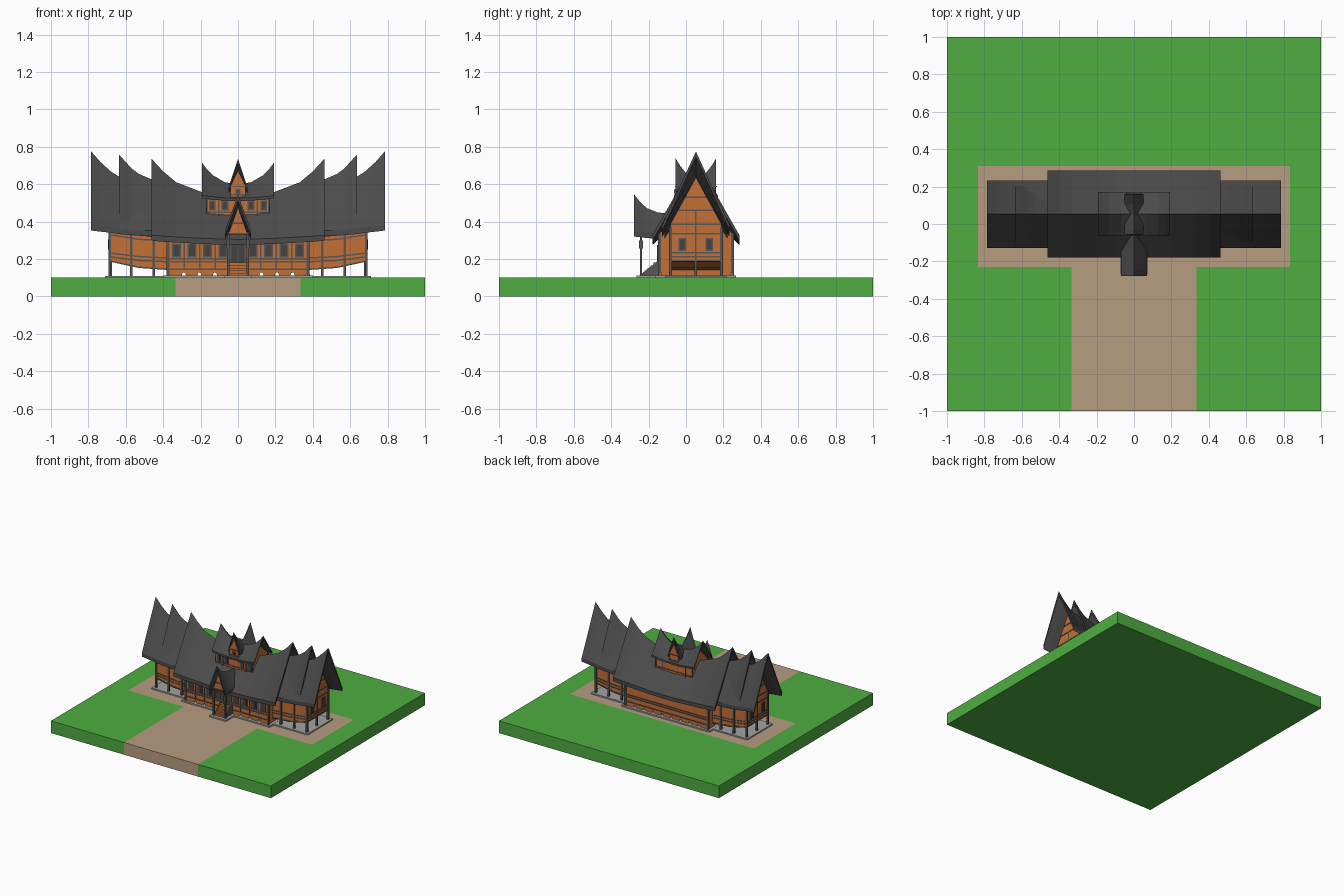
import bpy, bmesh, math
from mathutils import Vector

if "Cube" in bpy.data.objects:
    bpy.data.objects.remove(bpy.data.objects["Cube"])

CY = 0.053  # ridge line of the house in y


def material(name, rgb):
    m = bpy.data.materials.new(name)
    m.diffuse_color = (*rgb, 1)
    m.use_nodes = True
    m.node_tree.nodes["Principled BSDF"].inputs["Base Color"].default_value = m.diffuse_color
    return m


GRASS = material("grass", (0.077, 0.42, 0.054))
PATH = material("path", (0.47, 0.34, 0.216))
WOOD = material("orange_wood", (0.56, 0.16, 0.037))
ROOF = material("dark_roof", (0.07, 0.07, 0.07))
TRIM = material("grey_trim", (0.10, 0.095, 0.09))
PANE = material("dark_pane", (0.055, 0.055, 0.055))
STONE = material("stone", (0.36, 0.36, 0.36))


def finish(name, bm, *mats):
    bmesh.ops.recalc_face_normals(bm, faces=bm.faces)
    me = bpy.data.meshes.new(name)
    bm.to_mesh(me)
    bm.free()
    for m in mats:
        me.materials.append(m)
    ob = bpy.data.objects.new(name, me)
    bpy.context.collection.objects.link(ob)
    return ob


def loft(name, stations, mat, axis="x"):
    """stations: list of (u, [(v, z), ...]); u runs along the axis."""
    bm = bmesh.new()
    rings = []
    for u, sec in stations:
        rings.append([bm.verts.new((u, CY + v, z) if axis == "x" else (v, u, z)) for v, z in sec])
    for a, b in zip(rings, rings[1:]):
        for i in range(len(a)):
            j = (i + 1) % len(a)
            bm.faces.new((a[i], a[j], b[j], b[i]))
    bm.faces.new(rings[0])
    bm.faces.new(rings[-1])
    return finish(name, bm, mat)


def roof(name, stations, half, axis="x", t=0.03):
    """stations: (u, ridge z, eave z)"""
    return loft(name, [(u, [(-half, e), (0, r), (half, e), (half, e - t), (0, r - t), (-half, e - t)])
                       for u, r, e in stations], ROOF, axis)


def house(name, stations, half, axis="x"):
    """stations: (u, floor z, wall top z, gable apex z)"""
    return loft(name, [(u, [(-half, b), (-half, w), (0, a), (half, w), (half, b)])
                       for u, b, w, a in stations], WOOD, axis)


def boxes(name, items, mat):
    """items: (x0, x1, y0, y1, z0, z1)"""
    bm = bmesh.new()
    for x0, x1, y0, y1, z0, z1 in items:
        vs = bmesh.ops.create_cube(bm, size=1)["verts"]
        for v in vs:
            v.co = (x0 + (v.co.x + .5) * (x1 - x0), y0 + (v.co.y + .5) * (y1 - y0), z0 + (v.co.z + .5) * (z1 - z0))
    return finish(name, bm, mat)


def beams(name, segs, w, mat):
    """square beams between pairs of points"""
    bm = bmesh.new()
    for p, q in segs:
        p, q = Vector(p), Vector(q)
        rot = (q - p).to_track_quat("Z", "Y")
        for v in bmesh.ops.create_cube(bm, size=1)["verts"]:
            c = Vector((v.co.x * w, v.co.y * w, v.co.z * (q - p).length))
            v.co = rot @ c + (p + q) / 2
    return finish(name, bm, mat)


def both(stations):
    """mirror stations given from the centre outwards"""
    return [(-s[0], *s[1:]) for s in reversed(stations) if s[0] > 0] + list(stations)


def windows(name, xs, y, z0, z1, w):
    boxes(name + "_frames", [(x - w / 2, x + w / 2, y - .006, y + .006, z0, z1) for x in xs], TRIM)
    boxes(name + "_panes", [(x - w / 2 + .008, x + w / 2 - .008, y - .009, y, z0 + .008, z1 - .008) for x in xs], PANE)


# lawn slab with the path cut into its faces
bm = bmesh.new()
bmesh.ops.create_cube(bm, size=1)
for v in bm.verts:
    v.co = (v.co.x * 2, v.co.y * 2, (v.co.z + .5) * .1)
for co, no in [((x, 0, 0), (1, 0, 0)) for x in (-.835, -.335, .335, .835)] + [((0, y, 0), (0, 1, 0)) for y in (-.23, .31)]:
    bmesh.ops.bisect_plane(bm, geom=bm.verts[:] + bm.edges[:] + bm.faces[:], plane_co=co, plane_no=no)
bm.normal_update()
for f in bm.faces:
    c = f.calc_center_median()
    walk = abs(c.x) < .335 and c.y < -.23
    yard = abs(c.x) < .835 and -.23 < c.y < .31 and c.z > .09
    f.material_index = int((walk or yard) and c.z > .01)
finish("ground", bm, GRASS, PATH)

# stone plinths
boxes("plinth", [(-.71, .71, CY - .165, CY + .165, .1, .11), (-.4, .4, CY - .215, CY + .215, .1, .111),
                 (-.075, .075, -.265, -.14, .1, .112)], STONE)

# centre hall with its saddle roof
F, B, H = CY - .195, CY + .195, .195
house("centre_hall", both([(0, .135, .312, .495), (.2, .135, .32, .515), (.375, .135, .335, .58)]), H)
roof("centre_roof", both([(0, .53, .305), (.1, .538, .307), (.2, .56, .311), (.33, .61, .318),
                          (.4, .668, .322), (.463, .737, .328)]), .232)

# scalloped skirt under the hall
sec = [(-.375, .14), (-.375, .11)]
for i in range(10):
    c = -.375 + .083 * (i + .02) + .001
    if i:
        sec += [(c + .011 * math.cos(a), .112 + .016 * math.sin(a)) for a in [math.pi * (1 - k / 6) for k in range(7)]]
sec += [(.375, .11), (.375, .14)]
for n, y in (("front", F), ("back", B - .01)):
    loft(n + "_skirt", [(y, sec), (y + .01, sec)], WOOD, "y")
boxes("side_skirts", [(s * .37 - .005, s * .37 + .005, F, B, .11, .14) for s in (-1, 1)], WOOD)

# hall posts, rails and windows
win_x = [s * x for s in (-1, 1) for x in (.08, .163, .246, .329)]
mull_x = [s * x for s in (-1, 1) for x in (.122, .205, .288)]
boxes("hall_corner_posts", [(x - .008, x + .008, y - .008, y + .008, .11, .34) for x in (-.375, .375) for y in (F, B)], TRIM)
boxes("hall_mullions", [(x - .004, x + .004, F - .005, F + .005, .14, .32) for x in mull_x], TRIM)
boxes("hall_rails", [(-.375, .375, y - .005, y + .005, z, z + .008) for y in (F, B) for z in (.14, .18, .197, .292)], TRIM)
windows("hall_window", win_x, F, .207, .283, .048)

for s, side in ((-1, "left"), (1, "right")):
    # raised wing with a floor that sweeps upward
    W = .137
    house(side + "_wing", [(s * .36, .14, .35, .57), (s * .53, .152, .362, .59), (s * .685, .187, .385, .637)], W)
    roof(side + "_middle_roof", [(s * .36, .59, .34), (s * .46, .625, .348), (s * .53, .655, .355),
                                 (s * .57, .685, .362), (s * .635, .757, .375)], .168)
    roof(side + "_outer_roof", [(s * .38, .6, .35), (s * .5, .615, .352), (s * .635, .64, .363),
                                (s * .68, .668, .37), (s * .735, .718, .376), (s * .785, .775, .382)], .18)
    # stilts and wall rails
    boxes(side + "_wing_posts", [(s * x - .007, s * x + .007, CY + k * W - .008, CY + k * W + .008, .11, .37)
                                 for x in (.45, .57, .685) for k in (-1, 1)], TRIM)
    boxes(side + "_inner_stilts", [(s * x - .007, s * x + .007, CY - .007, CY + .007, .11, .19) for x in (.45, .57, .68)], TRIM)
    segs = []
    for k in (-1, 1):
        y = CY + k * W
        for a, b, c in ((.145, .156, .19), (.185, .192, .212), (.205, .213, .232), (.298, .305, .33)):
            segs += [((s * .37, y, a), (s * .53, y, b)), ((s * .53, y, b), (s * .687, y, c))]
    beams(side + "_wing_rails", segs, .008, TRIM)
    # gable end rails, centre post and two windows
    X = s * .685
    beams(side + "_gable_rails", [((X, CY - h, z), (X, CY + h, z)) for z, h in
                                  ((.19, W), (.212, W), (.232, W), (.335, W), (.385, W), (.46, .095), (.53, .057))]
          + [((X, CY, .19), (X, CY, .46))], .008, TRIM)
    boxes(side + "_gable_window_frames", [(X - .007, X + .007, y - .02, y + .02, .243, .313) for y in (CY - .072, CY + .072)], TRIM)
    boxes(side + "_gable_window_panes", [(X - .01, X + .01, y - .012, y + .012, .251, .305) for y in (CY - .072, CY + .072)], PANE)

# upper storey straddling the ridge
U = .1
house("upper_storey", both([(0, .42, .515, .575), (.165, .42, .53, .63)]), U)
roof("upper_roof", both([(0, .6, .525), (.07, .61, .527), (.13, .645, .532), (.165, .678, .536), (.193, .716, .54)]),
     .117, t=.015)
ux = [s * x for s in (-1, 1) for x in (.07, .138)]
windows("upper_window", ux, CY - U, .458, .512, .036)
boxes("upper_rails", [(-.168, .168, y - .004, y + .004, z, z + .007) for y in (CY - U, CY + U) for z in (.447, .515)], TRIM)
boxes("upper_posts", [(x - .004, x + .004, y - .005, y + .005, .43, .53) for x in (-.165, -.104, .104, .165)
                      for y in (CY - U, CY + U)], TRIM)

# little cross gable on top
house("top_gable", [(CY - .107, .5, .59, .675), (CY, .5, .56, .60), (CY + .107, .5, .59, .675)][0:3], .04, "y")
roof("top_roof", [(CY + v, r, e) for v, r, e in ((-.108, .737, .585), (-.085, .7, .58), (-.05, .655, .565), (0, .63, .55),
                                                 (.05, .655, .565), (.085, .7, .58), (.108, .737, .585))], .05, "y", .022)
windows("top_window", [0], CY - .108, .548, .575, .026)
beams("top_gable_rails", [((-.042, y, z), (.042, y, z)) for y in (CY - .108, CY + .108) for z in (.543, .588)], .007, TRIM)

# entrance porch
roof("porch_roof", [(-.277, .545, .35), (-.245, .505, .346), (-.21, .472, .342), (-.15, .448, .338), (-.02, .44, .335)],
     .07, "y")
loft("porch_gable", [(-.25, [(-.052, .33), (.052, .33), (0, .475)]), (-.2, [(-.052, .33), (.052, .33), (0, .43)])], WOOD, "y")
beams("porch_gable_rails", [((-.055, -.251, .335), (.055, -.251, .335)), ((-.032, -.251, .39), (.032, -.251, .39))], .008, TRIM)
boxes("porch_posts", [(x - .006, x + .006, -.246, -.234, .11, .345) for x in (-.052, .052)], TRIM)
boxes("porch_capitals", [(x - .009, x + .009, -.25, -.23, .255, .3) for x in (-.052, .052)], TRIM)
boxes("porch_steps", [(-.045, .045, -.238 + .016 * i, -.14, .11 + .014 * i, .124 + .014 * i) for i in range(5)], WOOD)
for s in (-1, 1):
    loft("stair_side", [(-.24, [(s * .045, .11), (s * .052, .11), (s * .052, .118), (s * .045, .118)]),
                        (-.145, [(s * .045, .11), (s * .052, .11), (s * .052, .195), (s * .045, .195)])], TRIM, "y")

# arched front door
arch = [(-.044, .17), (.044, .17), (.044, .275), (.025, .29), (0, .297), (-.025, .29), (-.044, .275)]
loft("door_frame", [(F - .008, arch), (F + .005, arch)], TRIM, "y")
boxes("door_leaves", [(s * .019 - .015, s * .019 + .015, F - .012, F, .178, .275) for s in (-1, 1)], PANE)
